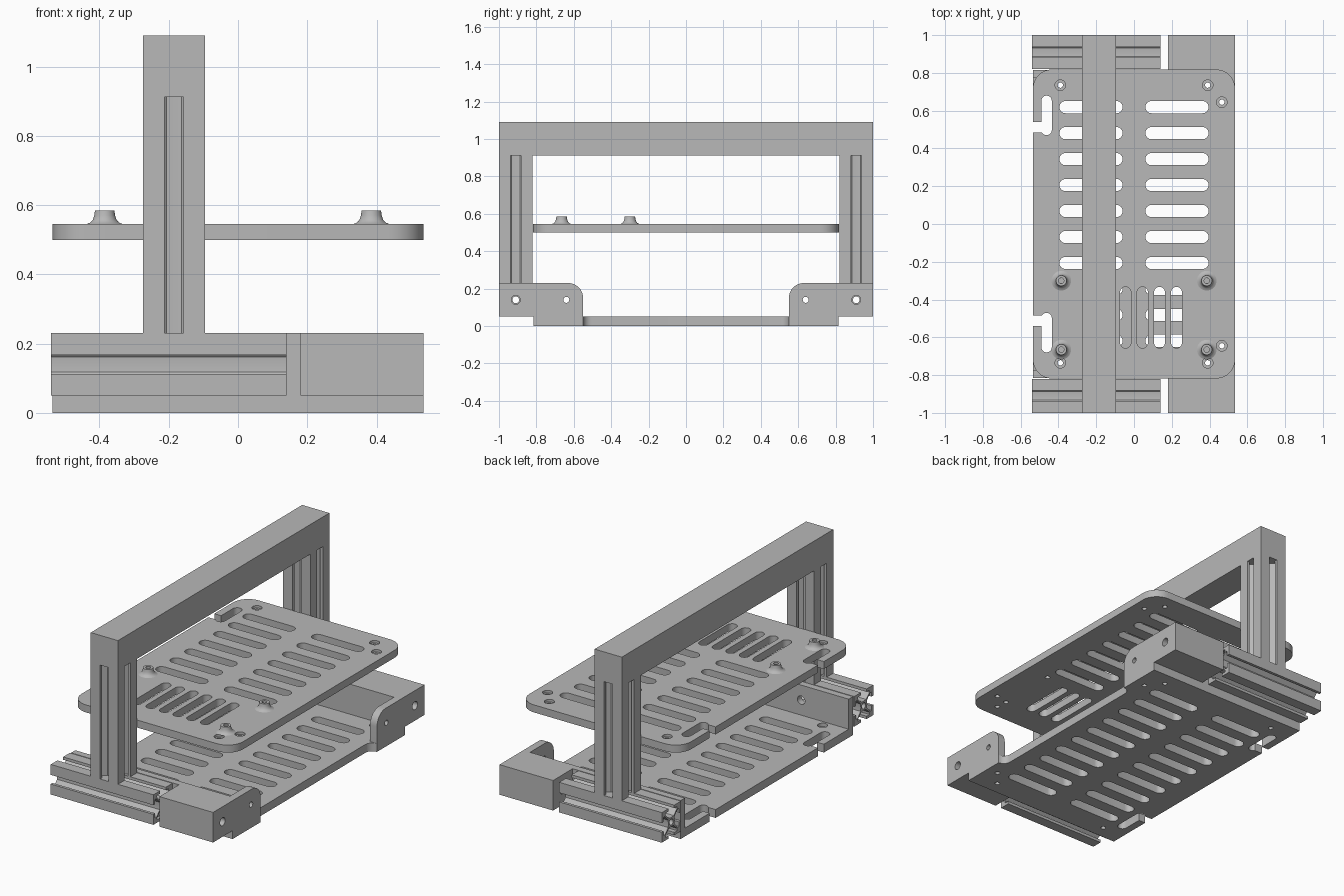
import bpy, bmesh
from math import cos, sin, radians, pi
from mathutils import Matrix, Vector

cube = bpy.data.objects.get("Cube")
if cube:
    bpy.data.objects.remove(cube, do_unlink=True)

grey = bpy.data.materials.new("plain grey")
grey.use_nodes = True
GREY = (0.48, 0.48, 0.48, 1)
grey.diffuse_color = GREY
grey.node_tree.nodes["Principled BSDF"].inputs["Base Color"].default_value = GREY


def finish(name, mesh):
    """Put a mesh in the scene with clean normals and sharp-edged smoothing."""
    bm = bmesh.new()
    bm.from_mesh(mesh)
    bmesh.ops.remove_doubles(bm, verts=bm.verts, dist=0.0001)
    bmesh.ops.recalc_face_normals(bm, faces=bm.faces)
    bm.to_mesh(mesh)
    bm.free()
    mesh.materials.clear()
    mesh.materials.append(grey)
    obj = bpy.data.objects.new(name, mesh)
    bpy.context.collection.objects.link(obj)
    bpy.ops.object.select_all(action='DESELECT')
    obj.select_set(True)
    bpy.context.view_layer.objects.active = obj
    bpy.ops.object.shade_smooth_by_angle(angle=radians(35))
    return obj


def solid(name, loops, axis, lo, hi):
    """Extrude outline and hole loops along an axis, between lo and hi.
    Loop coordinates: z axis (x, y), x axis (y, z), y axis (z, x)."""
    curve = bpy.data.curves.new(name, 'CURVE')
    curve.dimensions = '2D'
    curve.fill_mode = 'BOTH'
    curve.extrude = (hi - lo) / 2
    for loop in loops:
        spline = curve.splines.new('POLY')
        spline.points.add(len(loop) - 1)
        for point, (u, v) in zip(spline.points, loop):
            point.co = (u, v, 0, 1)
        spline.use_cyclic_u = True
    temp = bpy.data.objects.new(name + "_outline", curve)
    bpy.context.collection.objects.link(temp)
    graph = bpy.context.evaluated_depsgraph_get()
    mesh = bpy.data.meshes.new_from_object(temp.evaluated_get(graph))
    bpy.data.objects.remove(temp, do_unlink=True)
    shift = 'xyz'.index(axis) + 1
    turn = Matrix([[1 if (c + shift) % 3 == r else 0 for c in range(3)] for r in range(3)])
    mesh.transform(Matrix.Translation((0, 0, (lo + hi) / 2)))
    mesh.transform(turn.to_4x4())
    mesh.name = name
    return finish(name, mesh)


def arc(cx, cy, r, start, end, n=8):
    angles = [radians(start + (end - start) * i / n) for i in range(n + 1)]
    return [(cx + r * cos(a), cy + r * sin(a)) for a in angles]


def circle(cx, cy, r, n=24):
    return arc(cx, cy, r, 0, 360, n)[:-1]


def rect(u0, u1, v0, v1):
    return [(u0, v0), (u1, v0), (u1, v1), (u0, v1)]


def slot(cx, cy, length, width, upright=False):
    r, h = width / 2, (length - width) / 2
    pts = arc(h, 0, r, -90, 90) + arc(-h, 0, r, 90, 270)
    return [(cx - y, cy + x) if upright else (cx + x, cy + y) for x, y in pts]


def flip(points):
    return [(x, -y) for x, y in reversed(points)]


W = 0.535

# Hooked notch in the plates' edge
notch = ([(-W, 0.54), (-0.49, 0.54)] + arc(-0.4625, 0.6525, 0.0275, 180, 0)
         + arc(-0.4625, 0.4975, 0.0275, 0, -150) + [(-W, 0.484)])
notches = notch + flip(notch)

screw_spots = [(x, s * y) for s in (-1, 1) for x, y in
               ((-0.39, 0.735), (0.39, 0.735), (0.465, 0.645))]
row_step = 0.1375


def slot_rows(first):
    return [slot(s * 0.2275, (i - 4.5) * row_step, 0.335, 0.065)
            for i in range(first, 10) for s in (-1, 1)]


def screw_seats(name, z):
    for i, (x, y) in enumerate(screw_spots):
        solid(f"{name}_screw_seat_{i + 1}", [circle(x, y, 0.028), circle(x, y, 0.014)],
              'z', z, z + 0.03)


screw_holes = [circle(x, y, 0.028) for x, y in screw_spots]

# Upper tray with vents and standoff holes
R, H = 0.1, 0.818
standoffs = [(x, y) for x in (-0.385, 0.385) for y in (-0.3, -0.665)]
tray = (arc(-W + R, -H + R, R, 180, 270) + arc(W - R, -H + R, R, 270, 360)
        + arc(W - R, H - R, R, 0, 90) + arc(-W + R, H - R, R, 90, 180) + notches)
vents = [slot((i - 2.5) * 0.09, -0.495, 0.325, 0.058, True) for i in range(6)]
solid("upper_tray", [tray] + slot_rows(3) + vents + screw_holes
      + [circle(x, y, 0.014) for x, y in standoffs], 'z', 0.5, 0.545)
screw_seats("upper_tray", 0.5)

# Flared standoffs
flare = [(0.014, 0), (0.014, 0.04), (0.028, 0.04), (0.03, 0.025),
         (0.034, 0.013), (0.041, 0.005), (0.052, 0)]
for i, (x, y) in enumerate(standoffs):
    bm = bmesh.new()
    verts = [bm.verts.new((r, 0, h)) for r, h in flare]
    edges = [bm.edges.new(pair) for pair in zip(verts, verts[1:])]
    bmesh.ops.spin(bm, geom=verts + edges, axis=(0, 0, 1), cent=(0, 0, 0),
                   angle=2 * pi, steps=32)
    bmesh.ops.translate(bm, verts=bm.verts, vec=Vector((x, y, 0.545)))
    mesh = bpy.data.meshes.new("standoff")
    bm.to_mesh(mesh)
    bm.free()
    finish(f"standoff_{i + 1}", mesh)

# Base tray, set back between the end tabs
B = 0.815
side = [(W, -B)] + arc(W, -0.505, 0.045, 270, 180)
base = [(-W, -B)] + side + flip(side) + [(-W, B)] + notches
solid("base_tray", [base] + slot_rows(0) + screw_holes, 'z', 0, 0.05)
screw_seats("base_tray", 0)


def rail_profile(cu, cv):
    """Square slotted rail section with a centre bore."""
    half = [(0.0275, 0.09), (0.0275, 0.073), (0.055, 0.073), (0.055, 0.06),
            (0.022, 0.03)]
    edge = [(-u, v) for u, v in half] + [(0, 0.028)] + half[::-1]
    edge.append((0.09, 0.09))
    outline = []
    for k in range(4):
        for u, v in edge:
            for _ in range(k):
                u, v = v, -u
            outline.append((cu + u, cv + v))
    return [outline, circle(cu, cv, 0.018)]


# Parts repeated at both ends
for end, s in (("front", -1), ("back", 1)):
    mid = s * 0.91

    def span(a, b):
        return sorted((s * a, s * b))

    solid(f"{end}_foot_rail", rail_profile(mid, 0.14), 'x', -0.54, 0.14)
    solid(f"{end}_post", rail_profile(-0.185, mid), 'z', 0.23, 0.912)
    solid(f"{end}_end_block", [rect(*span(0.815, 1), 0.05, 0.23),
                               circle(mid, 0.14, 0.024)], 'x', 0.18, W)
    tab = [(B, 0), (0.55, 0)] + arc(0.63, 0.15, 0.08, 180, 90) + [(B, 0.23)]
    solid(f"{end}_side_tab", [[(s * y, z) for y, z in tab],
                              circle(s * 0.64, 0.14, 0.016)], 'x', 0.49, W)
    solid(f"{end}_end_wall", [rect(0.05, 0.23, -W, 0.49),
                              circle(0.14, -0.22, 0.025)], 'y', *span(0.775, B))

# Top beam
solid("top_beam", [rect(-0.275, -0.095, -1, 1)], 'z', 0.912, 1.09)
